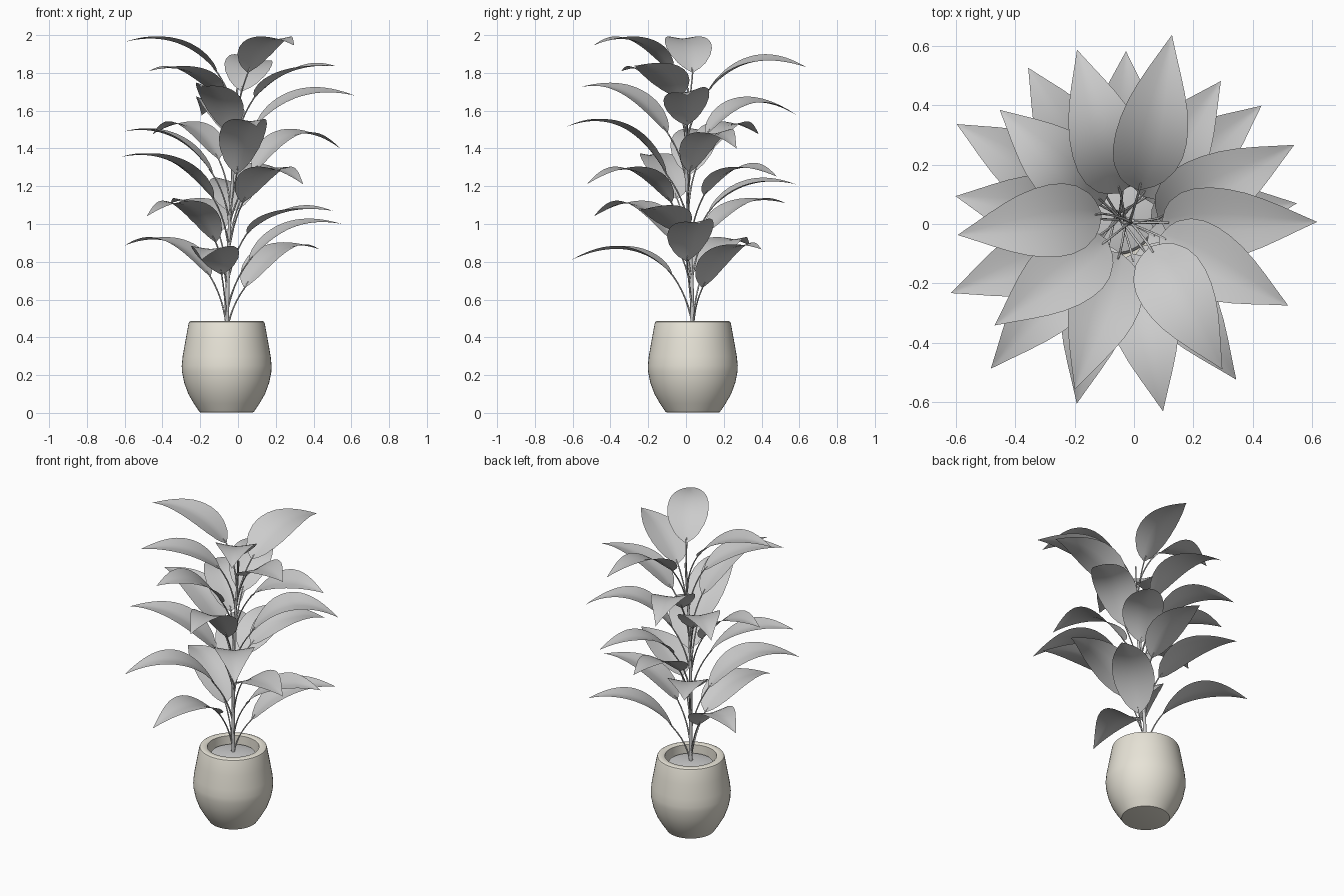
import bpy, bmesh, math
from mathutils import Vector

if "Cube" in bpy.data.objects:
    bpy.data.objects.remove(bpy.data.objects["Cube"])

PX, PY = -0.06, 0.036   # pot centre


def new_object(name, bm, smooth_angle=None):
    bmesh.ops.recalc_face_normals(bm, faces=bm.faces)
    me = bpy.data.meshes.new(name)
    bm.to_mesh(me)
    bm.free()
    ob = bpy.data.objects.new(name, me)
    bpy.context.collection.objects.link(ob)
    if smooth_angle:
        bpy.ops.object.select_all(action='DESELECT')
        ob.select_set(True)
        bpy.context.view_layer.objects.active = ob
        bpy.ops.object.shade_smooth_by_angle(angle=math.radians(smooth_angle))
    return ob


def lathe(name, profile, steps=48):
    bm = bmesh.new()
    rings = []
    for r, z in profile:
        if r == 0:
            rings.append([bm.verts.new((PX, PY, z))] * steps)
        else:
            rings.append([bm.verts.new((PX + r * math.cos(2 * math.pi * i / steps),
                                        PY + r * math.sin(2 * math.pi * i / steps), z))
                          for i in range(steps)])
    for a, b in zip(rings, rings[1:]):
        for i in range(steps):
            j = (i + 1) % steps
            quad = list(dict.fromkeys((a[i], a[j], b[j], b[i])))
            bm.faces.new(quad)
    return new_object(name, bm, 40)


def tube(name, pts, radii, sides=8):
    bm = bmesh.new()
    rings = []
    for k, p in enumerate(pts):
        t = (pts[min(k + 1, len(pts) - 1)] - pts[max(k - 1, 0)]).normalized()
        u = t.cross(Vector((0.3, 1, 0))).normalized()
        v = t.cross(u)
        rings.append([bm.verts.new(p + radii[k] * (u * math.cos(2 * math.pi * i / sides)
                                                   + v * math.sin(2 * math.pi * i / sides)))
                      for i in range(sides)])
    for a, b in zip(rings, rings[1:]):
        for i in range(sides):
            j = (i + 1) % sides
            bm.faces.new((a[i], a[j], b[j], b[i]))
    bm.faces.new(rings[0])
    bm.faces.new(rings[-1])
    return new_object(name, bm, 60)


def bezier(a, c, b, t):
    return a * (1 - t) ** 2 + c * (2 * t * (1 - t)) + b * t * t


def lerp_table(table, x):
    for (x0, y0), (x1, y1) in zip(table, table[1:]):
        if x <= x1:
            return y0 + (y1 - y0) * (x - x0) / (x1 - x0)
    return table[-1][1]


# Pot with thick rim and hollow inside
pot = lathe("pot", [(0, 0.002), (0.135, 0.002), (0.143, 0.004), (0.174, 0.05), (0.203, 0.1),
                    (0.225, 0.16), (0.237, 0.22), (0.238, 0.25), (0.233, 0.3), (0.217, 0.39),
                    (0.202, 0.472), (0.198, 0.482), (0.188, 0.487), (0.162, 0.487),
                    (0.154, 0.482), (0.153, 0.4), (0, 0.4)])
mat = bpy.data.materials.new("pot_beige")
mat.diffuse_color = (0.8, 0.77, 0.68, 1)
mat.use_nodes = True
mat.node_tree.nodes["Principled BSDF"].inputs["Base Color"].default_value = mat.diffuse_color
pot.data.materials.append(mat)

# Soil
lathe("soil", [(0.14, 0.41), (0.132, 0.436), (0.08, 0.448), (0, 0.452)])

# Main stem
STEM = [(0.42, (PX, PY)), (0.7, (-0.055, 0.03)), (1.0, (-0.045, 0.015)), (1.3, (-0.025, 0.0)),
        (1.55, (-0.01, 0.005)), (1.82, (0.0, 0.015))]


def stem_at(z):
    z = max(0.42, z)
    return Vector((lerp_table([(a, b[0]) for a, b in STEM], z),
                   lerp_table([(a, b[1]) for a, b in STEM], z), min(z, 1.82)))


heights = [0.42 + 0.1 * i for i in range(14)]
tube("stem", [stem_at(z) for z in heights], [0.012 - 0.0005 * i for i in range(14)])

# Leaf blade: arched spine, shallow gutter cross-section, pointed tip
WIDTH = [(0, 0), (0.04, 0.32), (0.1, 0.6), (0.2, 0.86), (0.3, 0.98), (0.4, 1.0), (0.5, 0.95),
         (0.6, 0.84), (0.7, 0.67), (0.8, 0.46), (0.9, 0.23), (1, 0)]


def leaf(n, tx, ty, tz, peak, bz, roll=0, shift=0):
    """roll: degrees, right-hand edge down; shift: blade base moved to its left"""
    tip = Vector((tx, ty, tz))
    core = stem_at(bz)
    d = Vector((tx - core.x, ty - core.y, 0)).normalized()
    left = Vector((-d.y, d.x, 0))
    base = Vector((core.x, core.y, bz)) + d * 0.105 + left * shift
    d = Vector((tx - base.x, ty - base.y, 0)).normalized()
    left = Vector((-d.y, d.x, 0))
    roll = math.radians(roll)
    top = base.lerp(tip, 0.55)
    top.z = peak - 0.022 - 0.1 * abs(math.sin(roll))
    ctrl = (top - base * 0.16 - tip * 0.36) / 0.48
    bm = bmesh.new()
    rows, L, W = [], 20, 4
    for i in range(L + 1):
        t = i / L
        p = bezier(base, ctrl, tip, t)
        if i in (0, L):
            rows.append([bm.verts.new(p)] * (2 * W + 1))
            continue
        tan = ((ctrl - base) * (1 - t) + (tip - ctrl) * t).normalized()
        up0 = tan.cross(left)
        side = left * math.cos(roll) + up0 * math.sin(roll)
        up = tan.cross(side)
        w = lerp_table(WIDTH, t)
        rows.append([bm.verts.new(p + side * (0.123 * w * j / W)
                                  + up * (0.019 * w * abs(j / W) ** 1.3))
                     for j in range(-W, W + 1)])
    for a, b in zip(rows, rows[1:]):
        for j in range(2 * W):
            bm.faces.new(list(dict.fromkeys((a[j], a[j + 1], b[j + 1], b[j]))))
    new_object(f"leaf_{n}", bm, 60)
    # Leaf stalk hugging the stem, then curving out to the blade
    start = stem_at(max(0.43, bz - 0.27))
    mid = start.lerp(base, 0.5) - d * 0.03 + Vector((0, 0, 0.02))
    pts = [bezier(start, mid, base, k / 6) for k in range(7)]
    pts.append(bezier(base, ctrl, tip, 0.06))
    tube(f"stalk_{n}", pts, [0.006, 0.005, 0.005, 0.004, 0.004, 0.004, 0.004, 0.003], 6)


# tip x, tip y, tip z, arch height, blade base height, roll, base shift
LEAVES = [
    (0.128, 0.638, 1.83, 1.905, 1.70, 10), (-0.192, 0.588, 1.575, 1.68, 1.47, 8),
    (-0.027, 0.583, 1.21, 1.25, 1.06, 6), (0.293, 0.482, 1.25, 1.33, 1.15, 6),
    (-0.357, 0.527, 1.11, 1.14, 0.95), (-0.453, 0.385, 1.475, 1.55, 1.34),
    (-0.598, 0.337, 0.887, 0.935, 0.72), (-0.602, 0.094, 1.49, 1.50, 1.26),
    (-0.595, -0.037, 1.965, 1.995, 1.80, 0, -0.03), (-0.618, -0.233, 1.355, 1.37, 1.13, 0, 0.015),
    (-0.47, -0.342, 1.81, 1.84, 1.67), (-0.483, -0.488, 1.04, 1.13, 0.90),
    (-0.2, -0.558, 1.725, 1.745, 1.48, -8), (-0.193, -0.606, 0.81, 0.89, 0.73, 0, -0.01),
    (0.098, -0.632, 1.515, 1.555, 1.26), (0.298, -0.49, 1.945, 1.998, 1.80),
    (0.345, -0.525, 1.21, 1.31, 1.11), (0.52, -0.275, 1.835, 1.855, 1.67, 7),
    (0.618, 0.007, 1.68, 1.73, 1.52, 10), (0.549, 0.07, 1.0, 1.03, 0.80, 7, -0.028),
    (0.541, 0.267, 1.40, 1.51, 1.27, 5, -0.03), (0.43, 0.399, 0.866, 0.905, 0.66, 4, -0.01),
    (0.5, -0.25, 1.07, 1.105, 0.95, 6),
]
for n, row in enumerate(LEAVES, 1):
    leaf(n, *row)
